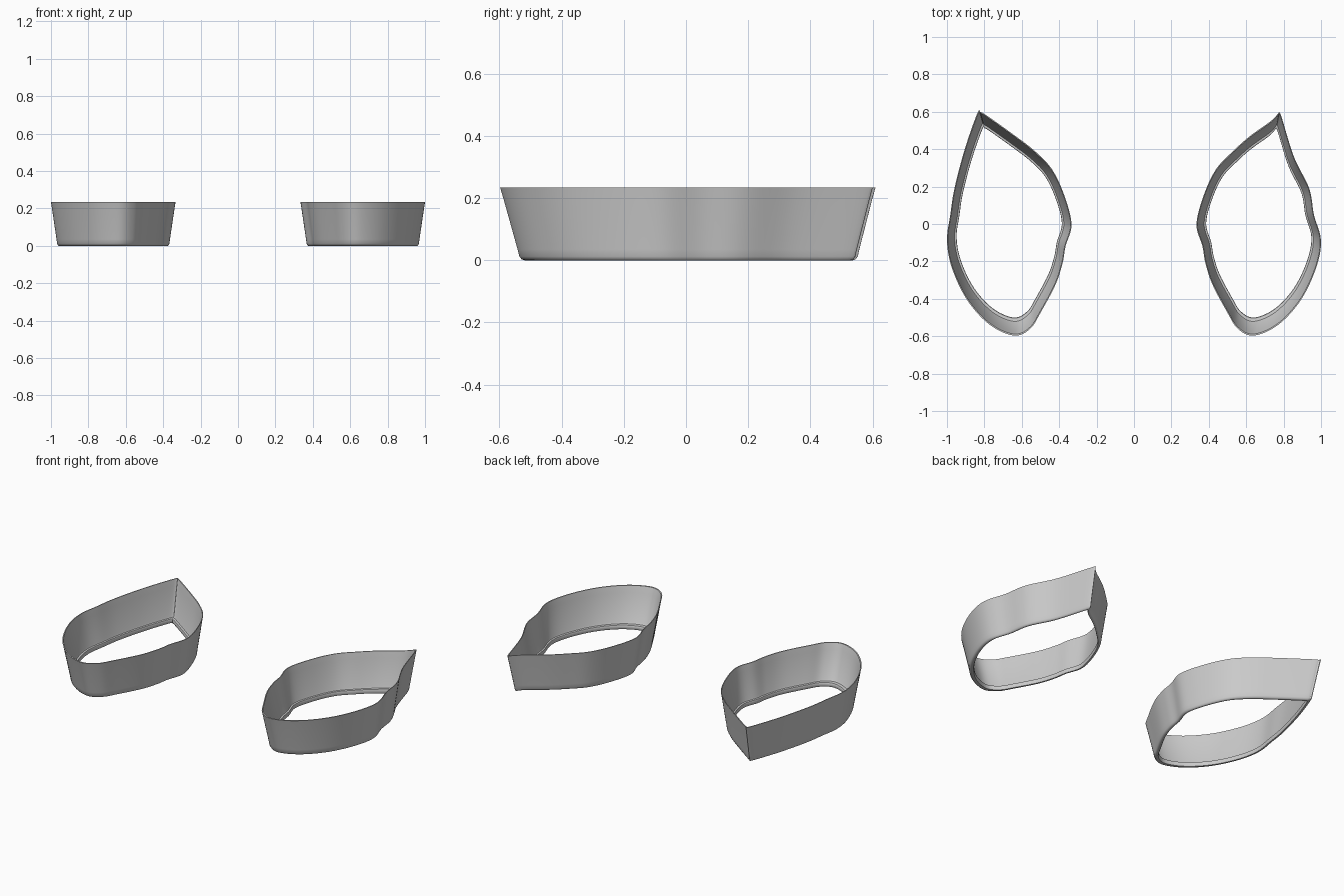
import bpy, bmesh, math
from mathutils import Vector

if "Cube" in bpy.data.objects:
    bpy.data.objects.remove(bpy.data.objects["Cube"])

# Rim outlines seen from above, starting and ending at the pointed tip
LEFT = [(-.822, .600), (-.790, .582), (-.64, .475), (-.53, .39), (-.44, .295), (-.375, .16),
        (-.334, 0), (-.366, -.12), (-.382, -.21), (-.42, -.325), (-.50, -.475), (-.555, -.56),
        (-.64, -.597), (-.77, -.54), (-.89, -.41), (-.972, -.24), (-1, -.09), (-.982, .05),
        (-.96, .19), (-.905, .40), (-.838, .592)]
RIGHT = [(.775, .597), (.735, .553), (.62, .47), (.53, .39), (.44, .295), (.375, .16),
         (.334, 0), (.366, -.12), (.382, -.21), (.42, -.325), (.50, -.475), (.555, -.56),
         (.64, -.597), (.77, -.54), (.89, -.41), (.972, -.24), (1, -.09), (.962, .05),
         (.937, .19), (.855, .36), (.788, .575)]

# Wall section: (outline scale, height), from the rim down the outside,
# under the base, round the inner lip and back up the inside
SECTION = [(1, .233), (.982, .195), (.911, .035), (.902, .012), (.89, .003), (.875, 0),
           (.852, 0), (.845, .006), (.845, .02), (.85, .025), (.878, .027), (.888, .035),
           (.965, .195), (.986, .233)]


def smooth_outline(points, steps=6):
    """Closed Catmull-Rom curve that keeps a corner at the tip."""
    p = [Vector(q) for q in points] + [Vector(points[0])]
    p = [p[0]] + p + [p[-1]]
    out = []
    for a, b, c, d in zip(p, p[1:], p[2:], p[3:]):
        for i in range(steps):
            t = i / steps
            out.append(.5 * (2 * b + (c - a) * t + (2 * a - 5 * b + 4 * c - d) * t * t
                             + (3 * b - a - 3 * c + d) * t ** 3))
    return out


def make_ring(name, points, centre):
    outline = smooth_outline(points)
    centre = Vector(centre)
    bm = bmesh.new()
    loops = []
    for s, z in SECTION:
        loops.append([bm.verts.new((*(centre + (q - centre) * s), z)) for q in outline])
    n = len(outline)
    for k in range(len(loops)):
        a, b = loops[k], loops[(k + 1) % len(loops)]
        for i in range(n):
            j = (i + 1) % n
            bm.faces.new((a[i], a[j], b[j], b[i]))
    bmesh.ops.recalc_face_normals(bm, faces=bm.faces)
    mesh = bpy.data.meshes.new(name)
    bm.to_mesh(mesh)
    bm.free()
    obj = bpy.data.objects.new(name, mesh)
    bpy.context.collection.objects.link(obj)
    bpy.ops.object.select_all(action='DESELECT')
    obj.select_set(True)
    bpy.context.view_layer.objects.active = obj
    bpy.ops.object.shade_smooth_by_angle(angle=math.radians(40))


# The two leaf-shaped rings
make_ring("left_leaf_ring", LEFT, (-.667, .03))
make_ring("right_leaf_ring", RIGHT, (.667, .03))
